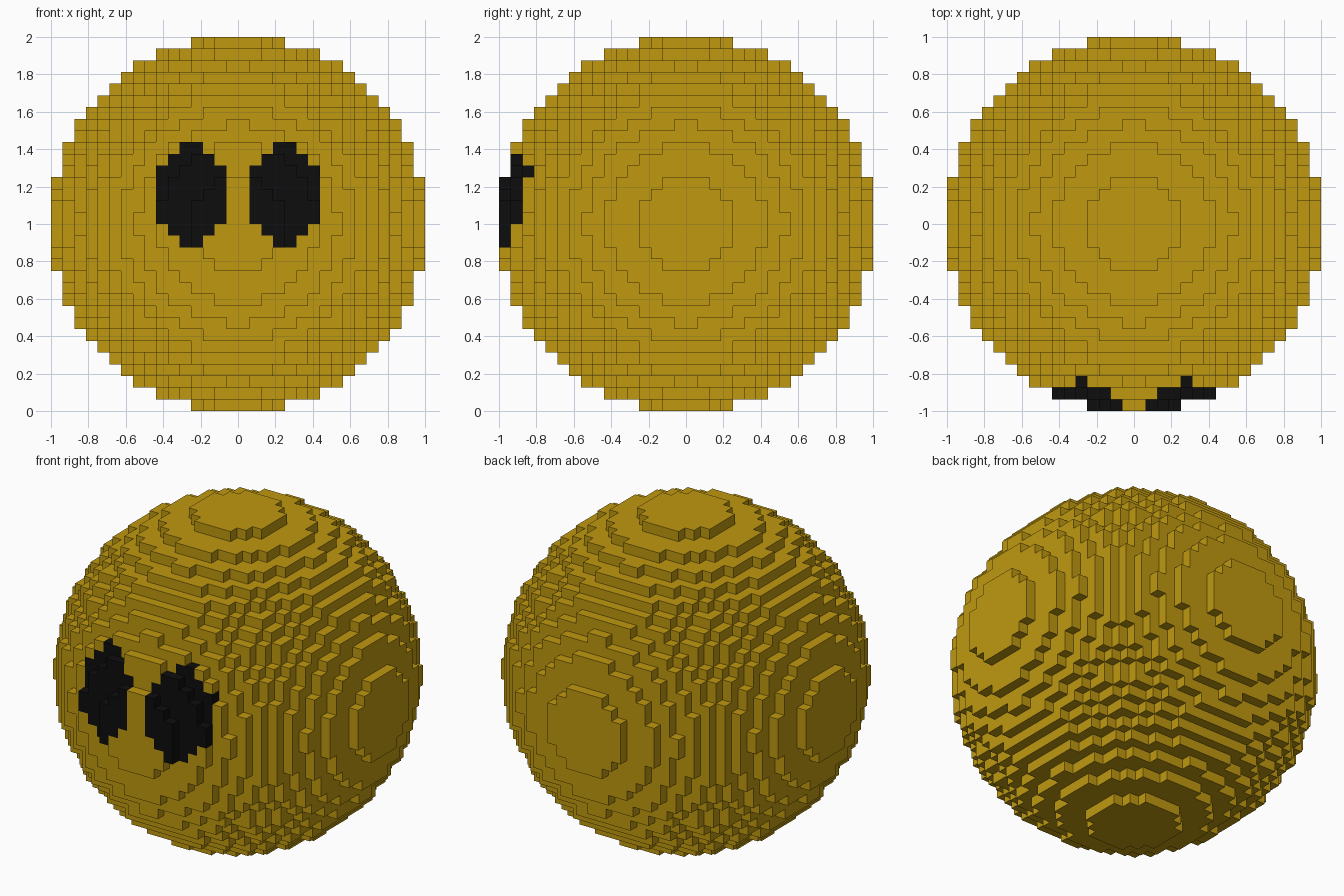
import bpy
import bmesh
from mathutils import Vector

cube = bpy.data.objects.get("Cube")
if cube:
    bpy.data.objects.remove(cube, do_unlink=True)

R = 16          # ball radius in blocks
S = 1 / R       # block size


def material(name, rgb):
    m = bpy.data.materials.new(name)
    m.use_nodes = True
    m.diffuse_color = (*rgb, 1)
    m.node_tree.nodes["Principled BSDF"].inputs["Base Color"].default_value = (*rgb, 1)
    return m


yellow = material("golden yellow", (0.52, 0.315, 0.005))
black = material("black", (0.004, 0.004, 0.004))


def filled(x, y, z):
    """True when the block's centre lies inside the ball."""
    return sum((c + 0.5) ** 2 for c in (x, y, z)) <= R * R


def build(name, blocks, mat):
    """Make the exposed block faces of one part."""
    bm = bmesh.new()
    for b in blocks:
        for axis in range(3):
            for side in (0, 1):
                n = list(b)
                n[axis] += 2 * side - 1
                if tuple(n) in ball:
                    continue
                u, v = (axis + 1) % 3, (axis + 2) % 3
                corners = []
                for du, dv in ((0, 0), (1, 0), (1, 1), (0, 1)):
                    p = Vector(b)
                    p[axis] += side
                    p[u] += du
                    p[v] += dv
                    corners.append(bm.verts.new((p + Vector((0, 0, R))) * S))
                bm.faces.new(corners if side else corners[::-1])
    bmesh.ops.remove_doubles(bm, verts=bm.verts, dist=S / 100)
    mesh = bpy.data.meshes.new(name)
    bm.to_mesh(mesh)
    bm.free()
    mesh.materials.append(mat)
    bpy.context.collection.objects.link(bpy.data.objects.new(name, mesh))


span = range(-R, R)
ball = {(x, y, z) for x in span for y in span for z in span if filled(x, y, z)}


def eye_blocks(centre):
    """Frontmost blocks under a stepped oval."""
    blocks = set()
    for dz in range(-4, 5):
        half = min(3, 5 - abs(dz))
        for x in range(centre - half, centre + half):
            z = 2 + dz
            blocks.add((x, min(y for y in span if (x, y, z) in ball), z))
    return blocks


# Eyes
left_eye, right_eye = eye_blocks(4), eye_blocks(-4)
build("left_eye", left_eye, black)
build("right_eye", right_eye, black)

# Round body
build("body", ball - left_eye - right_eye, yellow)
